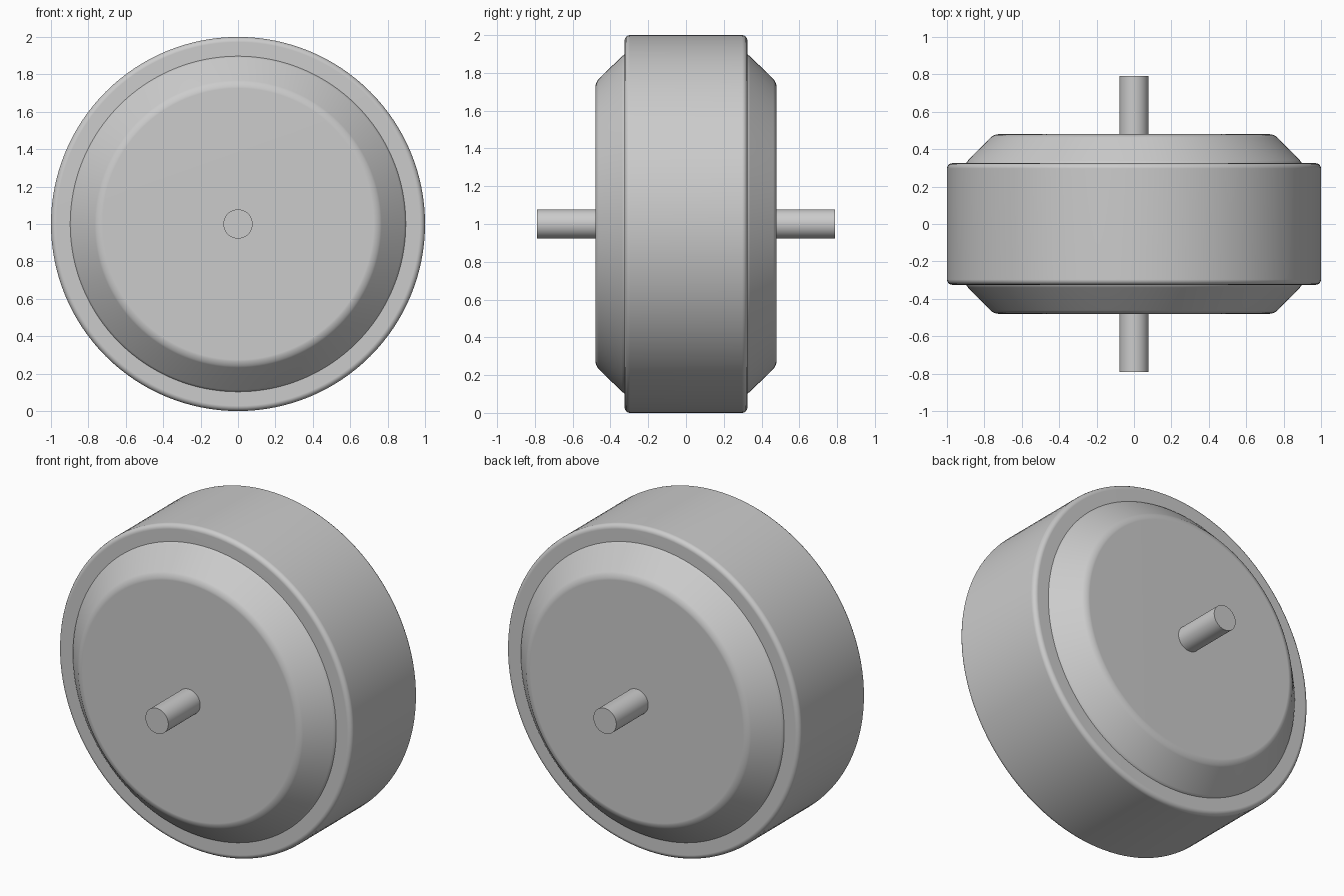
import bpy
import bmesh
import math
from mathutils import Matrix, Vector

cube = bpy.data.objects.get("Cube")
if cube:
    bpy.data.objects.remove(cube, do_unlink=True)

grey = bpy.data.materials.new("plain_grey")
grey.use_nodes = True
GREY = (0.6, 0.6, 0.6, 1)
grey.diffuse_color = GREY
grey.node_tree.nodes["Principled BSDF"].inputs["Base Color"].default_value = GREY


def lathe(name, half_profile, steps, bevel=0.0):
    """Revolve a (radius, depth) profile, mirrored front to back, about the y axis."""
    profile = half_profile + [(r, -y) for r, y in reversed(half_profile)]
    bm = bmesh.new()
    verts = [bm.verts.new((r, y, 0)) for r, y in profile]
    edges = [bm.edges.new(pair) for pair in zip(verts, verts[1:])]
    bmesh.ops.spin(bm, geom=verts + edges, cent=(0, 0, 0), axis=(0, 1, 0),
                   angle=math.tau, steps=steps, use_duplicate=False)
    bmesh.ops.remove_doubles(bm, verts=bm.verts, dist=0.0005)
    bmesh.ops.recalc_face_normals(bm, faces=bm.faces)
    mesh = bpy.data.meshes.new(name)
    bm.to_mesh(mesh)
    bm.free()
    mesh.materials.append(grey)
    obj = bpy.data.objects.new(name, mesh)
    bpy.context.collection.objects.link(obj)
    obj.location.z = 1
    bpy.ops.object.select_all(action='DESELECT')
    obj.select_set(True)
    bpy.context.view_layer.objects.active = obj
    if bevel:
        mod = obj.modifiers.new("rounded_edges", 'BEVEL')
        mod.width = bevel
        mod.segments = 4
        mod.limit_method = 'ANGLE'
        mod.angle_limit = math.radians(30)
        bpy.ops.object.modifier_apply(modifier=mod.name)
    bpy.ops.object.shade_smooth_by_angle(angle=math.radians(35))
    # Keep the broad discs flat beside their rounded rims
    weighted = obj.modifiers.new("flat_discs", 'WEIGHTED_NORMAL')
    weighted.keep_sharp = True
    return obj


# Broad outer drum with softened rims
lathe("tyre", [(0, 0.325), (1, 0.325)], 128, bevel=0.028)

# Chamfered hub standing proud on both sides
lathe("hub", [(0, 0.48), (0.75, 0.48), (0.905, 0.322)], 128, bevel=0.025)

# Thin axle through the centre
lathe("axle", [(0, 0.79), (0.078, 0.79)], 48)
